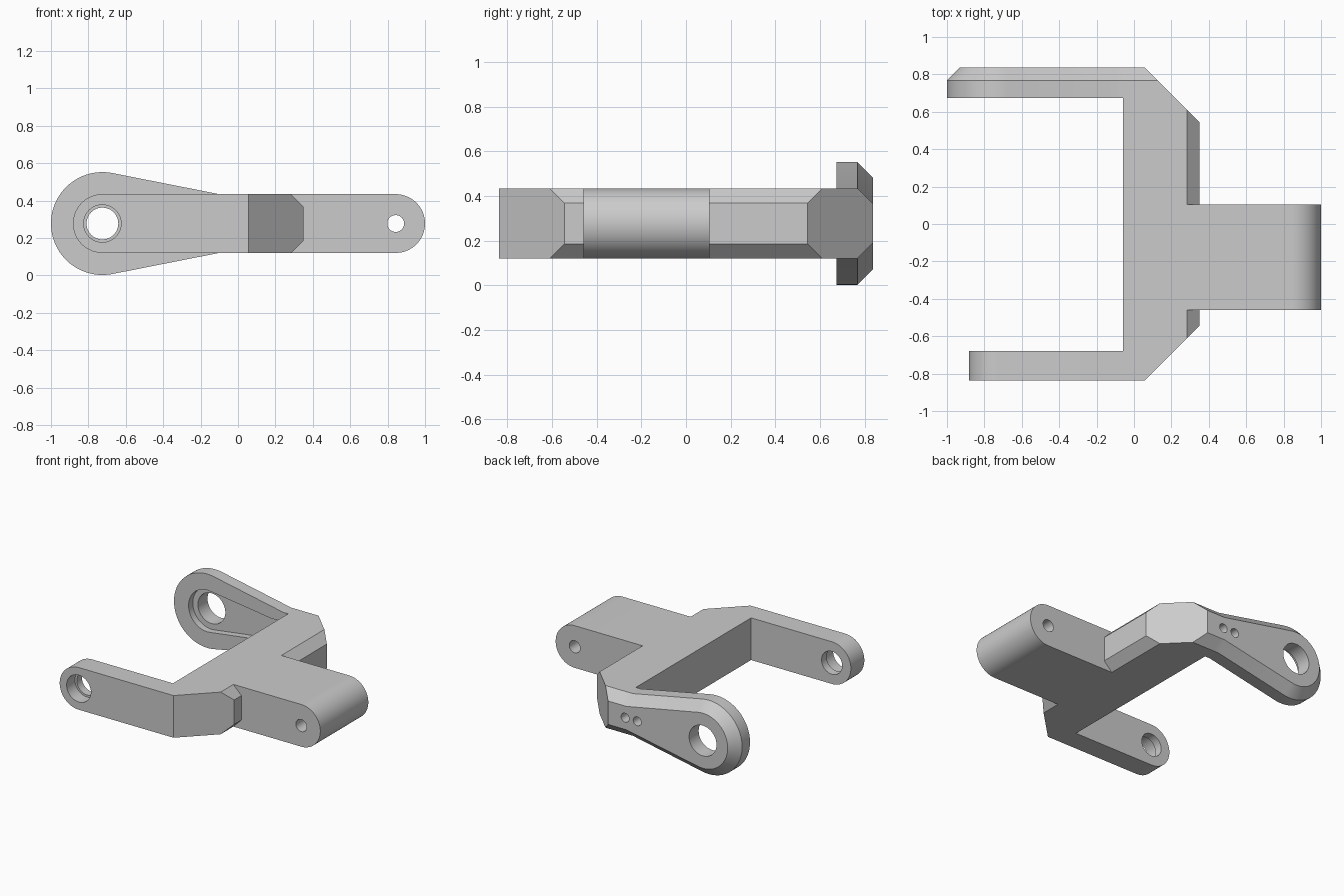
import bpy, bmesh, math
from mathutils import Vector

cube = bpy.data.objects.get("Cube")
if cube:
    bpy.data.objects.remove(cube, do_unlink=True)

MID = 0.277      # height of every pivot axis
HALF = 0.157     # half height of the body
SIDE = 0.838     # outer face of both arms
PIVOT = -0.725   # pivot position of both arms
CHAMFER = 0.07

grey = bpy.data.materials.new("satin grey")
grey.use_nodes = True
tone = (0.6, 0.6, 0.6, 1)
grey.diffuse_color = tone
grey.node_tree.nodes["Principled BSDF"].inputs["Base Color"].default_value = tone


def finish(name, bm):
    bmesh.ops.recalc_face_normals(bm, faces=bm.faces)
    mesh = bpy.data.meshes.new(name)
    bm.to_mesh(mesh)
    bm.free()
    mesh.materials.append(grey)
    obj = bpy.data.objects.new(name, mesh)
    bpy.context.collection.objects.link(obj)
    return obj


def loft(name, ring_a, ring_b, *more):
    """Closed solid through matching rings of points."""
    bm = bmesh.new()
    rings = [[bm.verts.new(p) for p in ring] for ring in (ring_a, ring_b, *more)]
    n = len(ring_a)
    for a, b in zip(rings, rings[1:]):
        for i in range(n):
            j = (i + 1) % n
            bm.faces.new((a[i], a[j], b[j], b[i]))
    bm.faces.new(rings[0])
    bm.faces.new(rings[-1])
    return finish(name, bm)


def at_y(profile, y):
    return [Vector((x, y, MID + z)) for x, z in profile]


def arc(cx, r, start, end, steps=48):
    """Arc in the side plane, angles measured from +x."""
    return [(cx + r * math.cos(start + (end - start) * i / steps),
             r * math.sin(start + (end - start) * i / steps)) for i in range(steps + 1)]


def round_bar(name, cx, square_x, y0, y1):
    """Bar with one full round end at cx."""
    turn = math.pi / 2 if cx < square_x else -math.pi / 2
    profile = arc(cx, HALF, turn, turn + math.pi) + \
        [(square_x, -HALF if cx < square_x else HALF),
         (square_x, HALF if cx < square_x else -HALF)]
    return loft(name, at_y(profile, y0), at_y(profile, y1))


def pin(name, x, r, y0, y1):
    ring = arc(x, r, 0, 2 * math.pi)[:-1]
    return loft(name, at_y(ring, y0), at_y(ring, y1))


def teardrop(r, neck_x, neck, end_x):
    """Round end narrowing along tangents to a neck, then straight."""
    dx = neck_x - PIVOT
    angle = math.atan2(neck, dx) + math.acos(r / math.hypot(dx, neck))
    return arc(PIVOT, r, angle, 2 * math.pi - angle) + \
        [(neck_x, -neck), (end_x, -neck), (end_x, neck), (neck_x, neck)]


def combine(target, part, operation):
    mod = target.modifiers.new(operation.lower(), 'BOOLEAN')
    mod.operation = operation
    mod.solver = 'EXACT'
    mod.object = part
    bpy.context.view_layer.objects.active = target
    bpy.ops.object.modifier_apply(modifier=mod.name)
    bpy.data.objects.remove(part, do_unlink=True)


# Crossbar with cut corners, bevelled on its outer long edges
plan = [(-0.06, -SIDE), (0.055, -SIDE), (0.35, -0.545),
        (0.35, 0.545), (0.055, SIDE), (-0.06, SIDE)]
bracket = loft("pivot_bracket", *[[Vector((x, y, z)) for x, y in plan]
                                  for z in (MID - HALF, MID + HALF)])
bm = bmesh.new()
bm.from_mesh(bracket.data)


def level_edges(test):
    return [e for e in bm.edges
            if abs(e.verts[0].co.z - e.verts[1].co.z) < 0.01
            and all(test(v.co) for v in e.verts)]


for test, size in ((lambda c: c.x > 0.34, 0.066), (lambda c: c.y > SIDE - 0.01, CHAMFER)):
    bmesh.ops.bevel(bm, geom=level_edges(test), offset=size, segments=1, affect='EDGES')
bm.to_mesh(bracket.data)
bm.free()

# Tongue and plain front arm
combine(bracket, round_bar("tongue", 1 - HALF, 0.2, -0.46, 0.105), 'UNION')
combine(bracket, round_bar("front_arm", PIVOT, 0.0, -SIDE, -0.68), 'UNION')

# Large back arm, chamfered around its outer face
outline = teardrop(0.275, -0.1, HALF, 0.0)
inner = teardrop(0.275 - CHAMFER, -0.094, HALF - CHAMFER, 0.0)
combine(bracket, loft("back_arm", at_y(outline, 0.675), at_y(outline, SIDE - CHAMFER),
                      at_y(inner, SIDE)), 'UNION')

# Pocket on the inner face of the back arm
pocket = teardrop(0.155, -0.2, 0.085, -0.12)
combine(bracket, loft("pocket", at_y(pocket, 0.6), at_y(pocket, 0.725)), 'DIFFERENCE')

# Bores: x, radius, start y, end y
for x, r, y0, y1 in ((1 - HALF, 0.045, -0.6, 0.3),
                     (PIVOT, 0.085, -0.9, -0.6),
                     (PIVOT, 0.1, -0.9, -0.74),
                     (PIVOT, 0.113, 0.6, 0.9),
                     (-0.185, 0.033, 0.6, 0.9),
                     (-0.085, 0.033, 0.68, 0.9)):
    combine(bracket, pin("bore", x, r, y0, y1), 'DIFFERENCE')

bpy.ops.object.select_all(action='DESELECT')
bracket.select_set(True)
bpy.context.view_layer.objects.active = bracket
bpy.ops.object.shade_smooth_by_angle(angle=math.radians(25))
